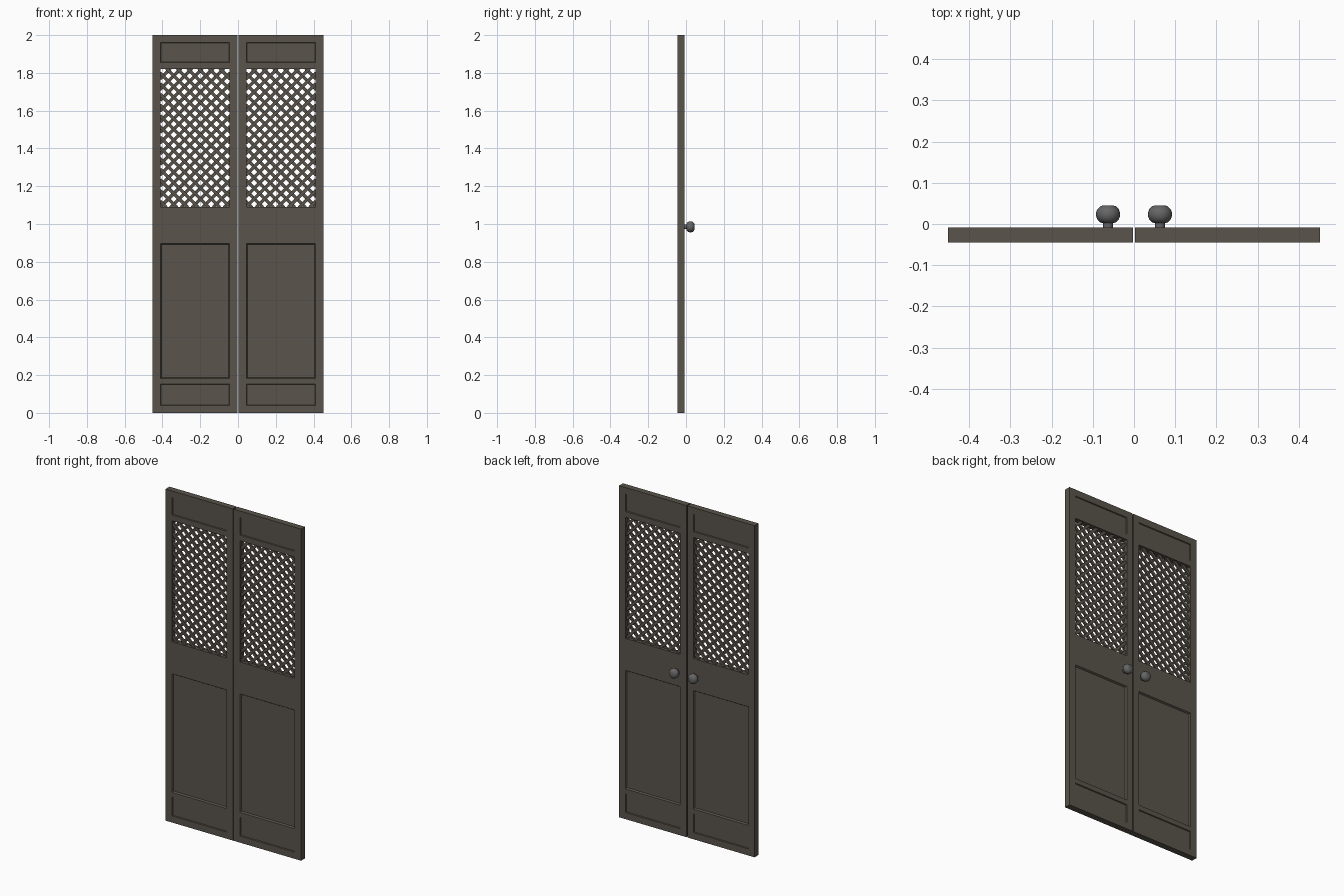
import bpy, bmesh, math
from mathutils import Matrix, Vector

if "Cube" in bpy.data.objects:
    bpy.data.objects.remove(bpy.data.objects["Cube"])

YF, YB = -0.045, -0.008          # front and back faces of the doors
XS = [0.003, 0.044, 0.41, 0.452]
ZS = [0, 0.04, 0.153, 0.182, 0.897, 1.09, 1.82, 1.855, 1.96, 2.0]
PITCH, BAR_W, BAR_T = 0.04, 0.017, 0.010


def material(name, color):
    m = bpy.data.materials.new(name)
    m.diffuse_color = (*color, 1)
    m.use_nodes = True
    m.node_tree.nodes["Principled BSDF"].inputs["Base Color"].default_value = m.diffuse_color
    return m


WOOD = material("dark_wood", (0.10, 0.088, 0.07))
METAL = material("dark_metal", (0.13, 0.13, 0.13))


def finish(bm, name, mat, mirror=False):
    if mirror:
        bmesh.ops.scale(bm, vec=(-1, 1, 1), verts=bm.verts)
    bmesh.ops.recalc_face_normals(bm, faces=bm.faces)
    me = bpy.data.meshes.new(name)
    bm.to_mesh(me)
    bm.free()
    me.materials.append(mat)
    ob = bpy.data.objects.new(name, me)
    bpy.context.collection.objects.link(ob)
    return ob


# Door leaf: slab with an open window and recessed panels on both faces
def door(name, mirror):
    bm = bmesh.new()
    v = [[bm.verts.new((x, YF, z)) for z in ZS] for x in XS]
    for i in range(3):
        for j in range(9):
            if (i, j) != (1, 5):
                bm.faces.new((v[i][j], v[i + 1][j], v[i + 1][j + 1], v[i][j + 1]))
    ext = bmesh.ops.extrude_face_region(bm, geom=bm.faces[:], use_keep_orig=True)
    bmesh.ops.translate(bm, vec=(0, YB - YF, 0),
                        verts=[g for g in ext["geom"] if isinstance(g, bmesh.types.BMVert)])
    bmesh.ops.recalc_face_normals(bm, faces=bm.faces)
    xm = (XS[1] + XS[2]) / 2
    for row, width, depth in ((1, 0.004, 0.005), (3, 0.008, 0.009), (7, 0.004, 0.005)):
        zm = (ZS[row] + ZS[row + 1]) / 2
        for f in bm.faces[:]:
            c = f.calc_center_median()
            if abs(f.normal.y) > 0.9 and abs(c.x - xm) < 1e-3 and abs(c.z - zm) < 1e-3:
                bmesh.ops.inset_individual(bm, faces=[f], thickness=width, depth=-depth)
    finish(bm, name, WOOD, mirror)


# Lattice: two crossing layers of diagonal bars clipped to the window
def lattice(name, mirror):
    bm = bmesh.new()
    x0, x1, z0, z1 = XS[1], XS[2], ZS[5], ZS[6]
    w, h = x1 - x0, z1 - z0
    step = PITCH * math.sqrt(2)
    ymid = (YF + YB) / 2
    for s in (1, -1):
        c = step / 2
        while c < w + h:
            a, b = max(0, c - h), min(w, c)      # bar runs along u + t = c
            length = (b - a) * math.sqrt(2)
            u, t = (a + b) / 2, c - (a + b) / 2
            x = x0 + u if s > 0 else x1 - u
            mat = (Matrix.Translation((x, ymid + s * BAR_T / 2, z0 + t))
                   @ Matrix.Rotation(s * math.pi / 4, 4, 'Y')
                   @ Matrix.Diagonal((length + 0.008, BAR_T, BAR_W, 1)))
            bmesh.ops.create_cube(bm, size=1, matrix=mat)
            c += step
    finish(bm, name, WOOD, mirror)


# Knob: lathed stem and flattened ball on the back face
def knob(name, mirror):
    bm = bmesh.new()
    prof = [(0, YB), (0.012, YB), (0.012, 0.002), (0.019, 0.004), (0.026, 0.011),
            (0.029, 0.019), (0.029, 0.028), (0.026, 0.036), (0.019, 0.043), (0.012, 0.045), (0, 0.045)]
    vs = [bm.verts.new((r, y, 0)) for r, y in prof]
    es = [bm.edges.new(p) for p in zip(vs, vs[1:])]
    bmesh.ops.spin(bm, geom=vs + es, cent=(0, 0, 0), axis=(0, 1, 0),
                   angle=2 * math.pi, steps=16)
    bmesh.ops.remove_doubles(bm, verts=bm.verts, dist=1e-5)
    bmesh.ops.translate(bm, vec=(0.063, 0, 0.985), verts=bm.verts)
    ob = finish(bm, name, METAL, mirror)
    bpy.ops.object.select_all(action='DESELECT')
    ob.select_set(True)
    bpy.context.view_layer.objects.active = ob
    bpy.ops.object.shade_smooth_by_angle(angle=math.radians(35))


for side, mirror in (("right", False), ("left", True)):
    door(side + "_door", mirror)
    lattice(side + "_lattice", mirror)
    knob(side + "_knob", mirror)
